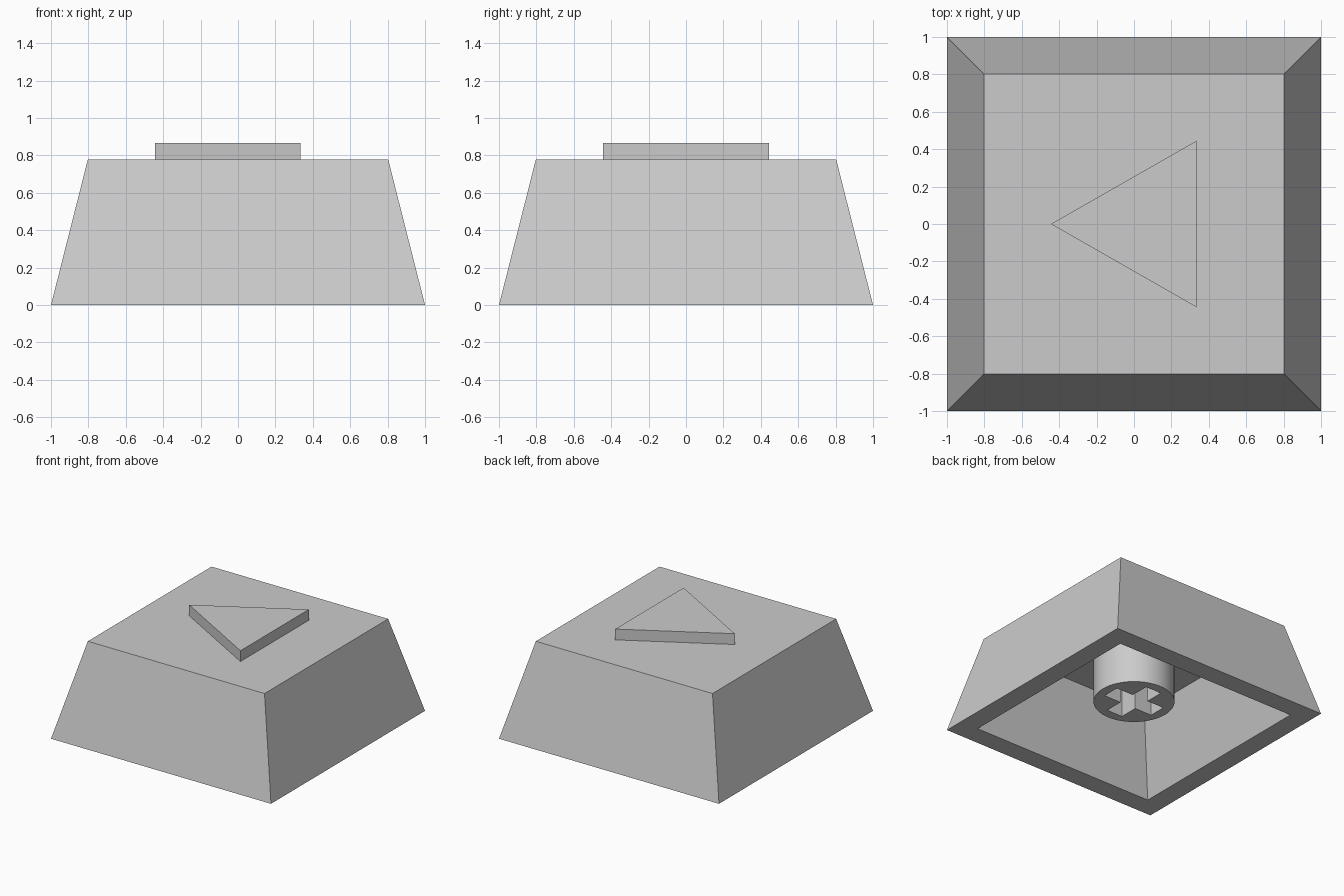
import bpy
import bmesh
from math import cos, sin, tau

cube = bpy.data.objects.get("Cube")
if cube:
    bpy.data.objects.remove(cube, do_unlink=True)

TOP = 0.778      # height of the flat top
CEILING = 0.611  # height of the hollow inside

grey = bpy.data.materials.new("light grey plastic")
grey.use_nodes = True
colour = (0.6, 0.6, 0.6, 1)
grey.diffuse_color = colour
grey.node_tree.nodes["Principled BSDF"].inputs["Base Color"].default_value = colour


def ring(bm, points, z):
    return [bm.verts.new((x, y, z)) for x, y in points]


def bridge(bm, a, b):
    """Join two rings of equal length with quads."""
    for i in range(len(a)):
        j = (i + 1) % len(a)
        bm.faces.new((a[i], a[j], b[j], b[i]))


def finish(bm, name):
    bmesh.ops.recalc_face_normals(bm, faces=bm.faces)
    mesh = bpy.data.meshes.new(name)
    bm.to_mesh(mesh)
    bm.free()
    mesh.materials.append(grey)
    obj = bpy.data.objects.new(name, mesh)
    bpy.context.collection.objects.link(obj)
    return obj


def square(h):
    return [(-h, -h), (h, -h), (h, h), (-h, h)]


# Hollow tapered shell: ceiling, inner rim, outer rim, top
bm = bmesh.new()
profile = [(0.635, CEILING), (0.836, 0), (1, 0), (0.803, TOP)]
rings = [ring(bm, square(h), z) for h, z in profile]
for a, b in zip(rings, rings[1:]):
    bridge(bm, a, b)
bm.faces.new(rings[0])
bm.faces.new(rings[-1])
finish(bm, "key_shell")

# Raised triangle pointing to -x
bm = bmesh.new()
triangle = [(-0.444, 0), (0.333, -0.444), (0.333, 0.444)]
low, high = ring(bm, triangle, TOP), ring(bm, triangle, 0.867)
bridge(bm, low, high)
bm.faces.new(low)
bm.faces.new(high)
finish(bm, "raised_triangle")

# Round stem with a cross-shaped socket
bm = bmesh.new()
STEM_LOW, RADIUS, SIDES = 0.175, 0.305, 64
arm, half = 0.228, 0.072
circle = [(RADIUS * cos(tau * i / SIDES), RADIUS * sin(tau * i / SIDES)) for i in range(SIDES)]
cross = []
x_axis = (1, 0)
for _ in range(4):
    c, s = x_axis
    for u, v in ((arm, -half), (arm, half), (half, half)):
        cross.append((u * c - v * s, u * s + v * c))
    x_axis = (-s, c)
end_edges = []
for outline in (circle, cross):
    low, high = ring(bm, outline, STEM_LOW), ring(bm, outline, CEILING)
    bridge(bm, low, high)
    end_edges += [bm.edges.get((low[i - 1], low[i])) for i in range(len(low))]
bmesh.ops.triangle_fill(bm, edges=end_edges, use_beauty=True, normal=(0, 0, -1))
stem = finish(bm, "switch_stem")

# Smooth the round wall, keep the corners sharp
bpy.ops.object.select_all(action="DESELECT")
stem.select_set(True)
bpy.context.view_layer.objects.active = stem
bpy.ops.object.shade_smooth_by_angle(angle=0.5)
